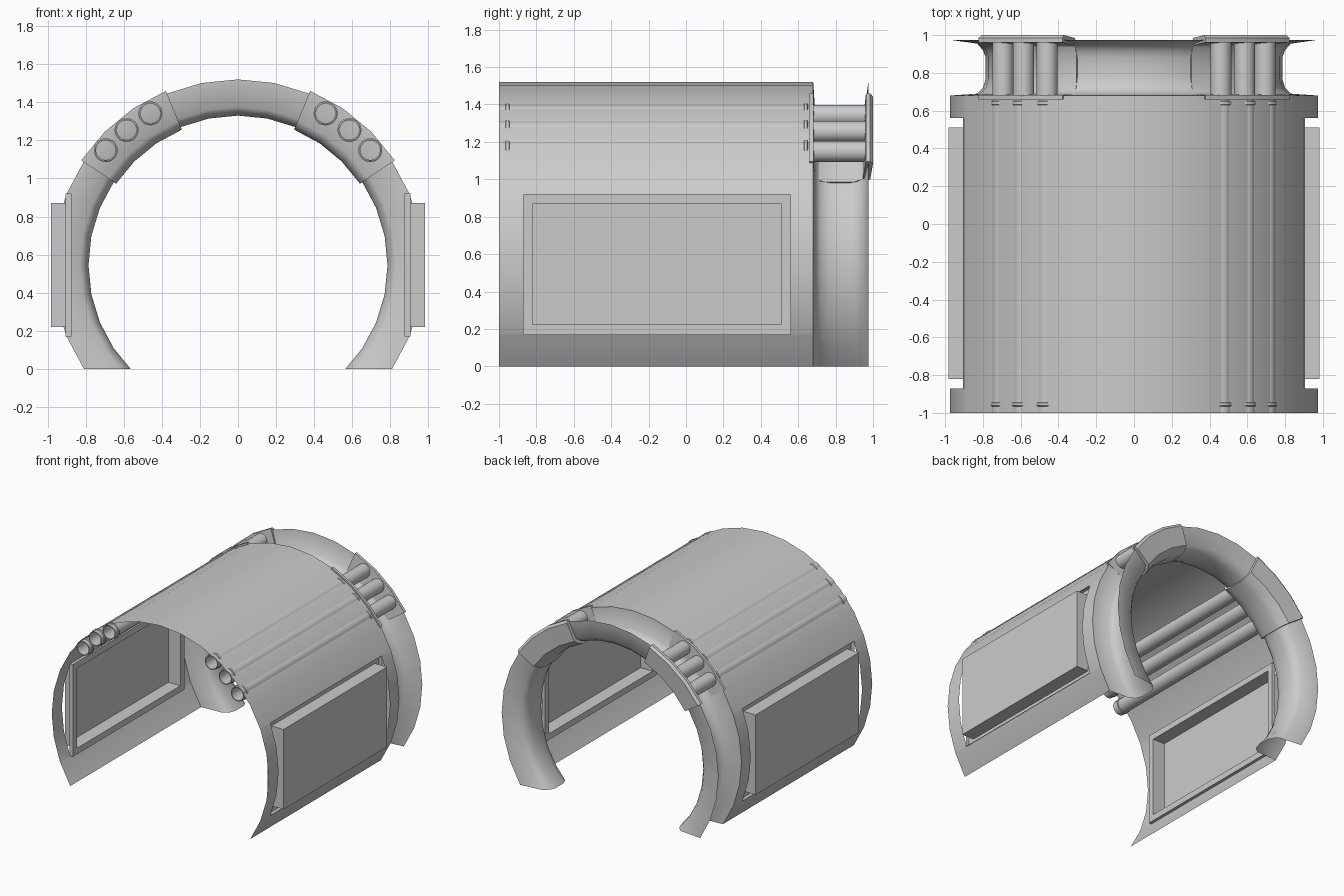
import bpy, bmesh
from math import sin, cos, pi, radians

cube = bpy.data.objects.get("Cube")
if cube:
    bpy.data.objects.remove(cube, do_unlink=True)

AXIS_Z = 0.545        # height of the tunnel axis
RADIUS = 0.975
STEP = 2 * pi / 32    # one facet of the arch

grey = bpy.data.materials.new("plain grey")
grey.use_nodes = True
grey.diffuse_color = (0.6, 0.6, 0.6, 1)
grey.node_tree.nodes["Principled BSDF"].inputs["Base Color"].default_value = (0.6, 0.6, 0.6, 1)


def finish(bm, name, smooth=30):
    bmesh.ops.recalc_face_normals(bm, faces=bm.faces)
    mesh = bpy.data.meshes.new(name)
    bm.to_mesh(mesh)
    bm.free()
    mesh.materials.append(grey)
    ob = bpy.data.objects.new(name, mesh)
    bpy.context.collection.objects.link(ob)
    bpy.ops.object.select_all(action="DESELECT")
    ob.select_set(True)
    bpy.context.view_layer.objects.active = ob
    bpy.ops.object.shade_smooth_by_angle(angle=radians(smooth))
    return ob


def sweep(profile, angles, centre=(0, AXIS_Z), closed=False, caps=False):
    """Turn a (radius, y) profile about a y-parallel axis through the angles."""
    bm = bmesh.new()
    rows = [[bm.verts.new((centre[0] + r * cos(a), y, centre[1] + r * sin(a)))
             for r, y in profile] for a in angles]
    n = len(profile)
    for a, b in zip(rows, rows[1:]):
        for i in range(n if closed else n - 1):
            j = (i + 1) % n
            bm.faces.new((a[i], a[j], b[j], b[i]))
    if caps:
        bm.faces.new(rows[0])
        bm.faces.new(rows[-1])
    return bm


def slice_at(bm, co, normal, clear=False):
    bmesh.ops.bisect_plane(bm, geom=bm.verts[:] + bm.edges[:] + bm.faces[:],
                           plane_co=co, plane_no=normal, clear_inner=clear)


arch = [i * STEP for i in range(-5, 22)]
HOLE_Y = (-0.87, 0.56)
HOLE_Z = (0.17, 0.92)

# Arched shell with a rectangular opening on each side
bm = sweep([(RADIUS, -1), (RADIUS, 0.68)], arch)
slice_at(bm, (0, 0, 0), (0, 0, 1), True)
for y in HOLE_Y:
    slice_at(bm, (0, y, 0), (0, 1, 0))
for z in HOLE_Z:
    slice_at(bm, (0, 0, z), (0, 0, 1))


def in_hole(face):
    c = face.calc_center_median()
    return HOLE_Y[0] < c.y < HOLE_Y[1] and HOLE_Z[0] < c.z < HOLE_Z[1]


bmesh.ops.delete(bm, geom=[f for f in bm.faces if in_hole(f)], context="FACES")
finish(bm, "arched_shell")

# Grooved end ring
ring = [(RADIUS, 0.68), (0.83, 0.69), (0.8, 0.72), (0.785, 0.77),
        (0.785, 0.88), (0.8, 0.92), (0.83, 0.955), (RADIUS, 0.975)]
bm = sweep(ring, arch)
slice_at(bm, (0, 0, 0), (0, 0, 1), True)
finish(bm, "end_ring", 50)

# Thicker saddle around the ring where the pipes pass
saddle = [(0.99, 0.66), (0.82, 0.67), (0.785, 0.7), (0.77, 0.76), (0.77, 0.89),
          (0.785, 0.94), (0.82, 0.985), (0.97, 1), (0.99, 0.985), (0.99, 0.962),
          (0.82, 0.945), (0.795, 0.9), (0.795, 0.74), (0.82, 0.69), (0.99, 0.682)]

for side, s in (("left", 1), ("right", -1)):
    angles = [pi / 2 - s * k * STEP for k in range(2, 6)]
    finish(sweep(saddle, angles, closed=True, caps=True), side + "_saddle", 40)

    # Three open pipes with narrow collars
    for n, tilt in enumerate((30, 39.5, 49), 1):
        a = radians(tilt)
        centre = (s * 0.92 * sin(a), AXIS_Z + 0.92 * cos(a))
        turn = [i * pi / 12 for i in range(25)]
        profile = [(0.051, 0.97), (0.051, -1), (0.058, -1), (0.058, -0.965),
                   (0.063, -0.962), (0.063, -0.947), (0.056, -0.944),
                   (0.056, 0.63), (0.063, 0.633), (0.063, 0.648),
                   (0.056, 0.651), (0.056, 0.97)]
        bm = sweep(profile, turn, centre, closed=True)
        bmesh.ops.remove_doubles(bm, verts=bm.verts, dist=1e-5)
        finish(bm, f"{side}_pipe_{n}")

    # Side bay: trough around a raised panel, hollow on the inside
    bm = bmesh.new()
    loops = []
    for x, inset in ((0.905, 0), (0.875, 0), (0.875, 0.05), (0.983, 0.05)):
        y0, y1 = HOLE_Y[0] + inset, HOLE_Y[1] - inset
        z0, z1 = HOLE_Z[0] + inset, HOLE_Z[1] - inset
        loops.append([bm.verts.new((s * x, y, z)) for y, z in
                      ((y0, z0), (y1, z0), (y1, z1), (y0, z1))])
    for a, b in zip(loops, loops[1:]):
        for i in range(4):
            j = (i + 1) % 4
            bm.faces.new((a[i], a[j], b[j], b[i]))
    bm.faces.new(loops[-1])
    finish(bm, side + "_window_bay")
